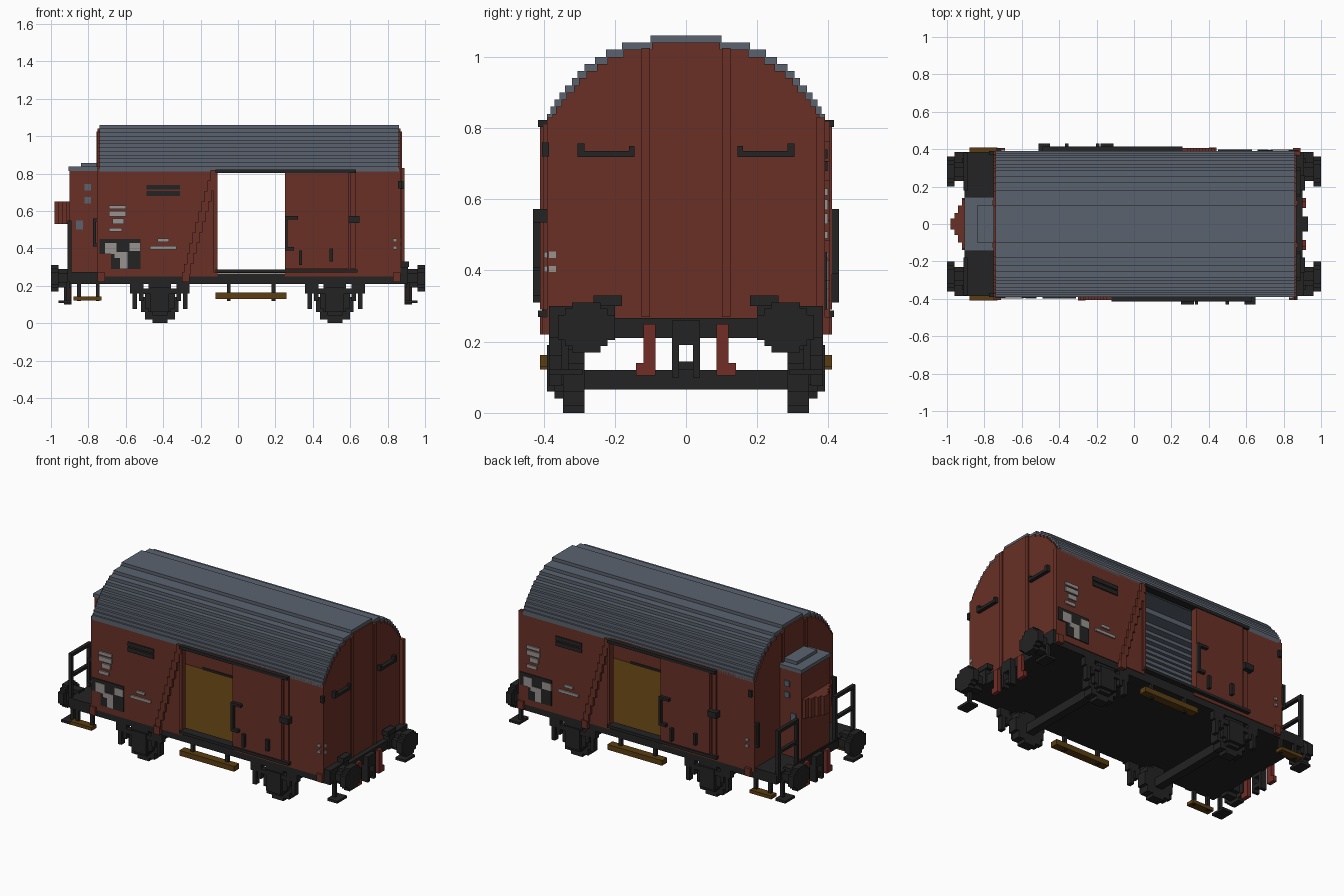
import bpy, bmesh
from mathutils import Matrix, Vector

old = bpy.data.objects.get("Cube")
if old:
    bpy.data.objects.remove(old, do_unlink=True)


def material(name, r, g, b):
    m = bpy.data.materials.new(name)
    m.use_nodes = True
    m.diffuse_color = (r, g, b, 1)
    m.node_tree.nodes["Principled BSDF"].inputs["Base Color"].default_value = (r, g, b, 1)
    return m


RED = material("red brown paint", .14, .03, .019)
GREY = material("roof grey", .105, .123, .157)
BLACK = material("black iron", .017, .017, .017)
WOOD = material("wood planks", .105, .047, .006)
PALE = material("pale marking", .31, .29, .28)
HOSE = material("hose red", .17, .026, .02)

# Half turn that carries front side details to the back side
CX = .07
TURN = Matrix.Translation((2 * CX, 0, 0)) @ Matrix.Diagonal((-1, -1, 1, 1))


def part(name, mat, boxes, mirror_y=False, mirror_x=False, turn=False):
    """One object from boxes given as (x0, x1, y0, y1, z0, z1)."""
    transforms = [Matrix.Identity(4)]
    if mirror_y:
        transforms += [Matrix.Diagonal((1, -1, 1, 1)) @ t for t in transforms]
    if mirror_x:
        transforms += [Matrix.Diagonal((-1, 1, 1, 1)) @ t for t in transforms]
    if turn:
        transforms += [TURN]
    bm = bmesh.new()
    for t in transforms:
        for x0, x1, y0, y1, z0, z1 in boxes:
            centre = Vector(((x0 + x1) / 2, (y0 + y1) / 2, (z0 + z1) / 2))
            size = (abs(x1 - x0), abs(y1 - y0), abs(z1 - z0), 1)
            bmesh.ops.create_cube(bm, size=1, matrix=t @ Matrix.Translation(centre) @ Matrix.Diagonal(size))
    bmesh.ops.recalc_face_normals(bm, faces=bm.faces)
    mesh = bpy.data.meshes.new(name)
    bm.to_mesh(mesh)
    bm.free()
    mesh.materials.append(mat)
    ob = bpy.data.objects.new(name, mesh)
    bpy.context.collection.objects.link(ob)
    return ob


def disc(axis, a, b, u, z, r, step=.02):
    """Stepped disc from a to b along axis, centred at (u, z)."""
    out = []
    n = round(r / step)
    for i in range(-n, n):
        mid = (i + .5) / n
        w = max(round((1 - mid * mid) ** .5 * n), 1) * step
        z0, z1 = z + i * r / n, z + (i + 1) * r / n
        out.append((u - w, u + w, a, b, z0, z1) if axis == "y" else (a, b, u - w, u + w, z0, z1))
    return out


# Stepped roof: half width of each layer, top layer first
widths = [.1, .18, .225, .255, .285, .305, .32, .34, .355, .37, .38, .39]
roof, layers = [(-.74, .86, -.1, .1, 1.04, 1.06)], []
for i, w in enumerate(widths):
    top = 1.06 - .02 * i
    if i:
        roof.append((-.74, .86, widths[i - 1] - .02, w, top - .03, top))
    layers.append((w, top - .02))
part("roof", GREY, roof, mirror_y=True)

# End walls with upright battens
for name, x0, x1, xb in (("left_end_wall", .84, .868, .876), ("right_end_wall", -.75, -.72, -.757)):
    boxes = [(x0, x1, -w + .005, w - .005, z - .02, z) for w, z in layers]
    boxes.append((x0, x1, -.39, .39, .25, .82))
    boxes += [(min(x0, xb), max(x1, xb), s - .012, s + .012, .27, 1.025) for s in (-.113, .113)]
    part(name, RED, boxes)

# Side walls around the doorway, with the stepped slanted brace
part("side_walls", RED, [(-.75, -.11, -.39, -.365, .25, .83), (.25, .868, -.39, -.365, .25, .83),
                         (-.11, .25, -.39, -.365, .81, .83)], turn=True)
brace = [(-.29 + .016 * i, -.255 + .016 * i, -.405, -.385, .26 + .056 * i, .316 + .056 * i)
         for i in range(10)]
brace += [(-.13, -.11, -.4, -.37, .27, .81), (-.3, -.26, -.41, -.37, .22, .27),
          (.83, .868, -.405, -.38, .22, .27), (-.75, -.71, -.405, -.38, .22, .27)]
part("slanted_brace", RED, brace, turn=True)

# Sliding doors and their ironwork
part("sliding_door", RED, [(.25, .59, -.41, -.385, .29, .81), (.6, .63, -.4, -.385, .29, .81)], turn=True)
part("door_rails", BLACK, [(-.12, .63, -.415, -.37, .803, .822), (-.12, .64, -.415, -.36, .27, .288)], turn=True)
part("door_handles", BLACK, [
    (.25, .265, -.43, -.405, .4, .57), (.25, .32, -.43, -.405, .555, .572),
    (.25, .3, -.43, -.405, .39, .408), (.325, .342, -.43, -.405, .31, .39),
    (.49, .508, -.43, -.405, .33, .4), (.59, .65, -.43, -.385, .535, .572),
    (.855, .875, -.405, -.385, .72, .76)], turn=True)

# Vent slots, sign board and pale markings
part("vent_slots", BLACK, [(-.49, -.31, -.397, -.385, z, z + .026) for z in (.68, .714)], turn=True)
part("sign_board", BLACK, [(-.68, -.52, -.396, -.388, .29, .45), (-.74, -.66, -.396, -.388, .37, .45)], turn=True)
marks = [(-.69, -.6, .61, .63), (-.69, -.6, .57, .6), (-.67, -.61, .53, .56), (-.69, -.62, .49, .51),
         (-.47, -.33, .395, .413), (-.43, -.37, .435, .452), (-.71, -.65, .37, .43),
         (-.63, -.59, .29, .38), (-.66, -.62, .35, .38), (-.58, -.52, .385, .43),
         (.83, .85, .395, .413), (.83, .85, .435, .452)]
part("side_markings", PALE, [(a, b, -.399, -.388, c, d) for a, b, c, d in marks], turn=True)
part("end_markings", PALE, [(.865, .872, .365, .385, z, z + .018) for z in (.395, .435)], mirror_y=True)

# Floor and underframe
part("floor", WOOD, [(-.73, .85, -.37, .37, .268, .276)])
part("underframe", BLACK, [(-.9, .9, -.385, .385, .21, .267)])
part("end_beams", BLACK, [(.87, .91, .2, .385, .21, .3), (.875, .915, .18, .26, .3, .33)], mirror_y=True)

# Buffers with their sockets
part("buffers", BLACK, disc("x", .96, 1, .28, .24, .07) + disc("x", .89, .97, .28, .24, .05, .025),
     mirror_y=True, mirror_x=True)

# Coupling hooks and brake hoses
part("couplings", BLACK, [(.89, .93, .02, .04, .1, .26), (.89, .93, -.04, .04, .19, .26),
                          (.89, .92, -.04, .04, .12, .145)], mirror_y=True, mirror_x=True)
part("brake_hoses", HOSE, [(.895, .92, .085, .12, .13, .25), (.895, .92, .085, .14, .105, .14)],
     mirror_y=True, mirror_x=True)

# Wheelsets, axle boxes and springs
for label, x in (("right", -.418), ("left", .518)):
    part(label + "_wheels", BLACK, disc("y", .285, .345, x, .1, .1), mirror_y=True)
    part(label + "_axle", BLACK, [(x - .025, x + .025, -.3, .3, .065, .12)])
    gear = disc("y", .34, .37, x, .12, .08) + [
        (x - .05, x + .05, .34, .39, .06, .19), (x - .1, x + .1, .35, .385, .155, .185),
        (x - .06, x + .06, .34, .38, .18, .215)]
    for s in (-1, 1):
        gear += [(x + s * .1 - .012, x + s * .1 + .012, .35, .385, .12, .21),
                 (x + s * .135 - .012, x + s * .135 + .012, .35, .385, .075, .17),
                 (x + s * .13 - .03, x + s * .13 + .03, .35, .385, .16, .215)]
    part(label + "_axle_gear", BLACK, gear, mirror_y=True)

# Footboards and hangers
part("middle_footboards", WOOD, [(-.12, .26, -.41, -.36, .13, .163)], mirror_y=True)
part("platform_footboards", WOOD, [(-.88, -.73, -.41, -.36, .122, .143)], mirror_y=True)
part("footboard_hangers", BLACK, [(x, x + .02, -.385, -.365, .12, .22) for x in (-.06, .18, -.86, -.76)],
     mirror_y=True)
part("corner_steps", BLACK, [(.9, .92, .33, .35, .11, .22), (.89, .96, .29, .385, .107, .122)],
     mirror_y=True, mirror_x=True)

# Brake cabin on the end platform
part("platform_deck", BLACK, [(-.905, -.75, -.385, .385, .265, .275)])
part("cabin", RED, [(-.9, -.75, -.14, .14, .27, .82)])
part("cabin_roof", GREY, [(-.905, -.74, -.145, .145, .815, .838), (-.84, -.74, -.1, .1, .838, .857)])
part("cabin_bay", RED, [(-.92 - .02 * i, -.89, -w, w, .53, .65) for i, w in enumerate((.13, .1, .06, .03))])
part("cabin_dots", GREY, [(x, x + .035, .135, .147, z, z + h)
                          for x, z, h in ((-.82, .71, .035), (-.82, .64, .035), (-.865, .5, .05))], mirror_y=True)

# Platform railings and grab handles
part("platform_railings", BLACK, [(-.912, -.89, .36, .382, .22, .55), (-.912, -.89, .18, .2, .27, .55),
                                  (-.912, -.89, .18, .382, .53, .55), (-.912, -.89, .18, .382, .4, .418)],
     mirror_y=True)
part("corner_grab_handles", BLACK, [(-.775, -.76, .37, .39, .42, .55), (-.775, -.745, .37, .39, .41, .425),
                                    (-.775, -.745, .37, .39, .545, .56)], mirror_y=True)
part("end_grab_handles", BLACK, [(.865, .89, .145, .305, .718, .736), (.865, .89, .145, .16, .73, .75),
                                 (.865, .89, .285, .305, .73, .757)], mirror_y=True)
